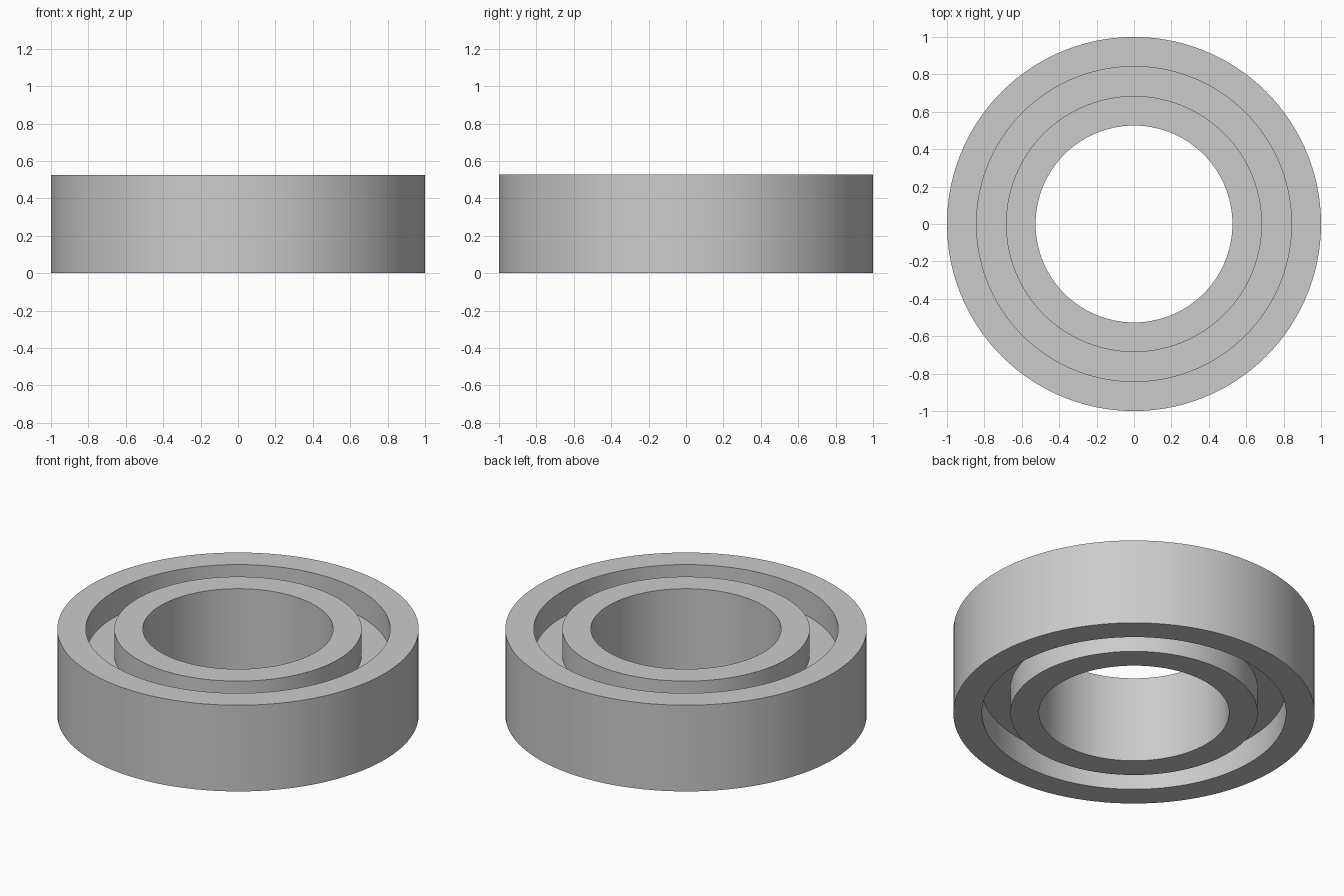
import bpy
import math

cube = bpy.data.objects.get("Cube")
if cube:
    bpy.data.objects.remove(cube, do_unlink=True)

SEGMENTS = 120
UNIT = 1 / 9.5            # outer radius is 9.5 design units
HEIGHT, RECESS = 5, 1.5   # full ring height, depth of the shield below each face

steel = bpy.data.materials.new("steel grey")
steel.use_nodes = True
grey = (0.6, 0.6, 0.6, 1)
steel.diffuse_color = grey
steel.node_tree.nodes["Principled BSDF"].inputs["Base Color"].default_value = grey


def lathe(name, profile):
    """Spin a closed (radius, height) outline around z."""
    count = len(profile)
    verts, faces = [], []
    for i in range(SEGMENTS):
        a = math.tau * i / SEGMENTS
        verts += [(r * UNIT * math.cos(a), r * UNIT * math.sin(a), z * UNIT)
                  for r, z in profile]
        j = (i + 1) % SEGMENTS
        for k in range(count):
            m = (k + 1) % count
            faces.append((i * count + k, j * count + k, j * count + m, i * count + m))
    mesh = bpy.data.meshes.new(name)
    mesh.from_pydata(verts, [], faces)
    mesh.materials.append(steel)
    obj = bpy.data.objects.new(name, mesh)
    bpy.context.collection.objects.link(obj)
    bpy.ops.object.select_all(action='DESELECT')
    obj.select_set(True)
    bpy.context.view_layer.objects.active = obj
    bpy.ops.object.shade_smooth_by_angle(angle=math.radians(30))
    return obj


# Inner race, recessed shield and outer race as one continuous body
low, high = RECESS, HEIGHT - RECESS
lathe("bearing_body", [
    (5, 0), (6.5, 0), (6.5, low), (8, low), (8, 0), (9.5, 0),
    (9.5, HEIGHT), (8, HEIGHT), (8, high), (6.5, high), (6.5, HEIGHT), (5, HEIGHT),
])
